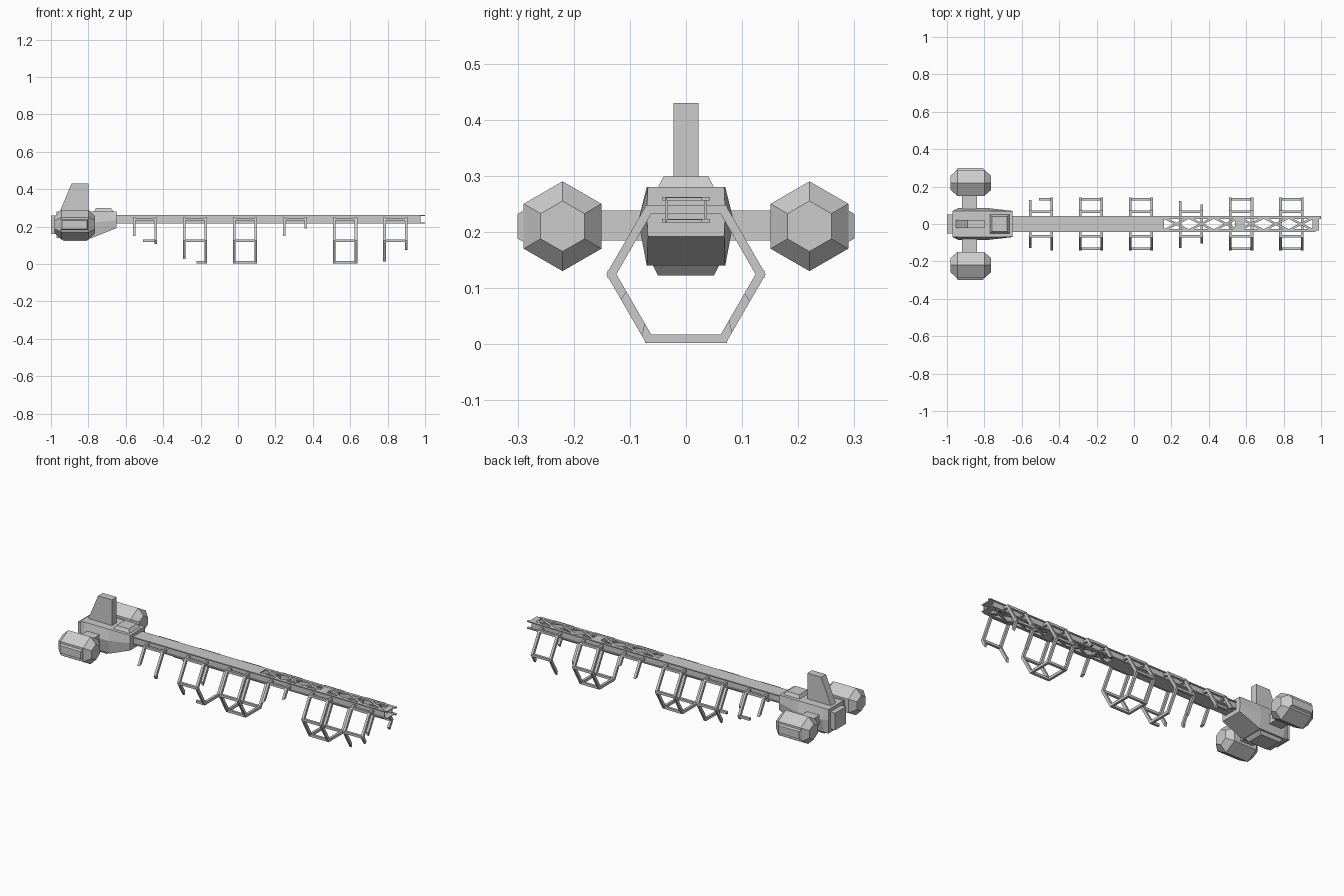
import bpy, bmesh, math
from mathutils import Vector

if "Cube" in bpy.data.objects:
    bpy.data.objects.remove(bpy.data.objects["Cube"])


def finish(name, bm):
    bmesh.ops.recalc_face_normals(bm, faces=bm.faces)
    me = bpy.data.meshes.new(name)
    bm.to_mesh(me)
    bm.free()
    ob = bpy.data.objects.new(name, me)
    bpy.context.collection.objects.link(ob)
    return ob


def add_loft(bm, rings):
    loops = [[bm.verts.new(p) for p in r] for r in rings]
    n = len(loops[0])
    for a, b in zip(loops, loops[1:]):
        for i in range(n):
            j = (i + 1) % n
            bm.faces.new((a[i], a[j], b[j], b[i]))
    bm.faces.new(loops[0])
    bm.faces.new(loops[-1])


def loft(name, rings):
    bm = bmesh.new()
    add_loft(bm, rings)
    return finish(name, bm)


def add_box(bm, x0, x1, y0, y1, z0, z1):
    add_loft(bm, [[(x, y0, z0), (x, y1, z0), (x, y1, z1), (x, y0, z1)] for x in (x0, x1)])


def box(name, *d):
    bm = bmesh.new()
    add_box(bm, *d)
    return finish(name, bm)


def rect_z(x0, x1, y, z):
    return [(x0, -y, z), (x1, -y, z), (x1, y, z), (x0, y, z)]


# command hull: six-sided section with a sloping chin at the front
def hull_ring(x, w, mid, z0, zm, z1):
    return [(x, w, z1), (x, mid, zm), (x, w, z0), (x, -w, z0), (x, -mid, zm), (x, -w, z1)]


loft("hull", [hull_ring(-0.97, 0.07, 0.07, 0.14, 0.22, 0.28),
              hull_ring(-0.94, 0.07, 0.085, 0.14, 0.22, 0.28),
              hull_ring(-0.78, 0.07, 0.085, 0.14, 0.22, 0.28),
              hull_ring(-0.65, 0.068, 0.07, 0.192, 0.235, 0.28)])
loft("belly_plate", [rect_z(-0.95, -0.79, 0.06, 0.142), rect_z(-0.93, -0.81, 0.05, 0.122)])
loft("bridge", [rect_z(-0.77, -0.665, 0.05, 0.279), rect_z(-0.76, -0.68, 0.04, 0.299)])
box("rear_block", -1.0, -0.96, -0.05, 0.05, 0.16, 0.26)
loft("fin", [rect_z(-0.955, -0.80, 0.022, 0.275), rect_z(-0.89, -0.80, 0.022, 0.43)])
box("engine_arm", -0.92, -0.84, -0.17, 0.17, 0.185, 0.238)


# engine pods
def hexagon(x, r, y, z):
    return [(x, y + r * math.sin(k * math.pi / 3), z + r * math.cos(k * math.pi / 3)) for k in range(6)]


for s, side in ((-1, "right"), (1, "left")):
    loft("engine_" + side, [hexagon(x, r, s * 0.22, 0.21) for x, r in
                            ((-0.98, 0.045), (-0.945, 0.08), (-0.80, 0.08), (-0.765, 0.045))])
    loft("engine_plate_" + side, [
        [(-0.95 + d, y, 0.18 + d), (-0.80 - d, y, 0.18 + d), (-0.80 - d, y, 0.24 - d), (-0.95 + d, y, 0.24 - d)]
        for d, y in ((0, s * 0.286), (0.008, s * 0.3))])

# spine: solid side walls, plating on the first half, bare lattice on the rest
bm = bmesh.new()
for s in (-1, 1):
    a, b = sorted((s * 0.032, s * 0.037))
    add_box(bm, -0.66, 0.975, a, b, 0.218, 0.26)
finish("spine_walls", bm)
for name, z in (("top", 0.256), ("bottom", 0.217)):
    box("spine_plating_" + name, -0.66, 0.16, -0.043, 0.043, z, z + 0.006)
    box("spine_patch_" + name, 0.54, 0.59, -0.03, 0.03, z, z + 0.005)
    bm = bmesh.new()
    for s in (-1, 1):
        a, b = sorted((s * 0.028, s * 0.043))
        add_box(bm, 0.16, 0.985 + 0.015 * s, a, b, z, z + 0.006)
        # diagonal braces
        step = 0.8 / 6
        for i in range(6):
            p = Vector((0.16 + i * step, -s * 0.034, z + 0.001))
            q = Vector((0.16 + (i + 1) * step, s * 0.034, z + 0.001))
            n = Vector((-(q - p).y, (q - p).x, 0)).normalized() * 0.006
            up = Vector((0, 0, 0.004))
            add_loft(bm, [[e - n, e + n, e + n + up, e - n + up] for e in (p, q)])
    add_box(bm, 0.955, 0.99, -0.035, 0.035, z, z + 0.005)
    finish("spine_lattice_" + name, bm)

# cargo frames: hexagonal hoops, some broken off
CZ, RO, RI = 0.1245, 0.142, 0.124
W, L = 0.014, 0.13


def hoop_point(t, r):
    """t: 0 top centre, 0.5 top corner, 1.5 side corner, 2.5 bottom corner, 3 bottom centre"""
    h = r * math.sqrt(3) / 2
    pts = [(-0.5, -r / 2, h), (0.5, r / 2, h), (1.5, r, 0), (2.5, r / 2, -h), (3.5, -r / 2, -h)]
    for (t0, y0, z0), (t1, y1, z1) in zip(pts, pts[1:]):
        if t <= t1:
            f = (t - t0) / (t1 - t0)
            return y0 + (y1 - y0) * f, CZ + z0 + (z1 - z0) * f


def half_hoop(bm, x, s, end):
    ts = [t for t in (0, 0.5, 1.5, 2.5) if t < end - 0.09] + [end]
    rings = []
    for t in ts:
        ti = t - 0.08 if t == end and end < 3 else t
        yo, zo = hoop_point(t, RO)
        yi, zi = hoop_point(ti, RI)
        rings.append([(x, s * yo, zo), (x + W, s * yo, zo), (x + W, s * yi, zi), (x, s * yi, zi)])
    add_loft(bm, rings)


def bar(bm, x0, x1, s, t):
    y, z = hoop_point(t, (RO + RI) / 2)
    add_box(bm, x0, x1, s * y - 0.007, s * y + 0.007, z - 0.007, z + 0.007)


# hoop ends: (near front, near back, far front, far back); bars: (side, corner, start, end)
both = [(s, t, 0, 1) for s in (-1, 1) for t in (0.5, 1.5)]
tops = [b for b in both if b[1] == 0.5]
full = both + [(s, 2.5, 0, 1) for s in (-1, 1)]
FRAMES = [
    (-0.562, (1.3, 1.3, 1.65, 1.65), tops + [(1, 1.5, 0.4, 1)]),
    (-0.295, (2.2, 2.3, 3, 3), both + [(-1, 2.5, 0.55, 1)]),
    (-0.028, (3, 3, 3, 3), full),
    (0.240, (1.3, 1.25, 0.97, 0.95), tops),
    (0.508, (3, 3, 3, 3), full),
    (0.776, (2.4, 2.35, 1.87, 1.9), both),
]
for i, (x, ends, bars) in enumerate(FRAMES):
    bm = bmesh.new()
    for k, end in enumerate(ends):
        half_hoop(bm, x + (L - W) * (k // 2), (-1, 1)[k % 2], end)
    for s, t, a, b in bars:
        bar(bm, x + L * a + 0.002, x + L * b - 0.002, s, t)
    finish(f"cargo_frame_{i + 1}", bm)
